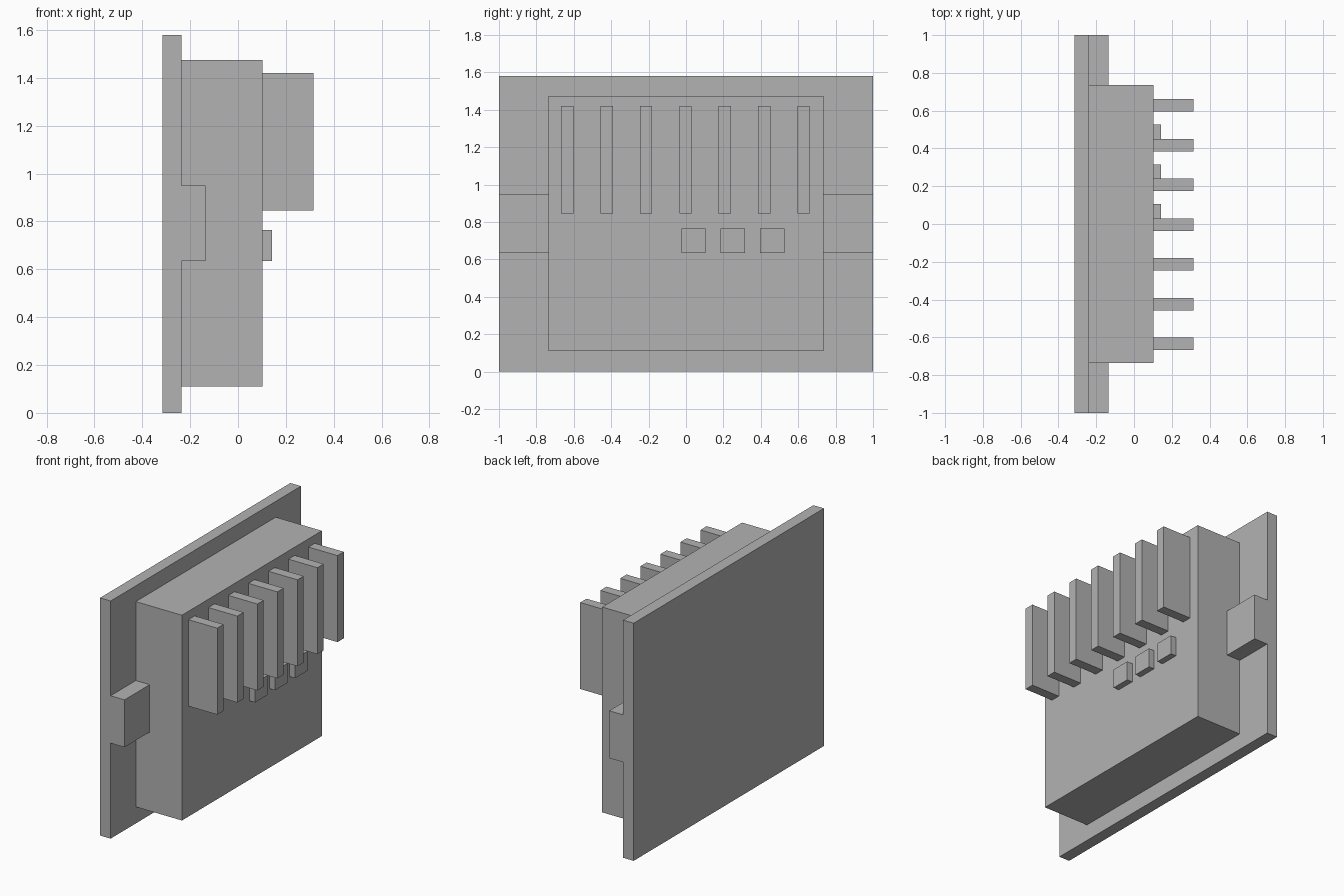
import bpy
import bmesh
from mathutils import Vector

default_cube = bpy.data.objects.get("Cube")
if default_cube:
    bpy.data.objects.remove(default_cube, do_unlink=True)

# Single flat material
grey = bpy.data.materials.new("plain grey")
grey.use_nodes = True
colour = (0.448, 0.448, 0.448, 1)
grey.diffuse_color = colour
grey.node_tree.nodes["Principled BSDF"].inputs["Base Color"].default_value = colour


def box(name, x, y, z):
    """Box spanning the (low, high) ranges on each axis."""
    low, high = Vector((x[0], y[0], z[0])), Vector((x[1], y[1], z[1]))
    bm = bmesh.new()
    bmesh.ops.create_cube(bm, size=1)
    bmesh.ops.scale(bm, vec=high - low, verts=bm.verts)
    mesh = bpy.data.meshes.new(name)
    bm.to_mesh(mesh)
    bm.free()
    mesh.materials.append(grey)
    obj = bpy.data.objects.new(name, mesh)
    obj.location = (low + high) / 2
    bpy.context.collection.objects.link(obj)
    return obj


back, plate_face, body_face, fin_tip = -0.315, -0.237, 0.102, 0.315
body_half = 0.735

# Mounting plate and housing
box("mounting_plate", (back, plate_face), (-1, 1), (0, 1.58))
box("housing", (plate_face, body_face), (-body_half, body_half), (0.11, 1.475))

# Side tabs between the housing and the plate edges
for side, y in (("front", (-1, -body_half)), ("back", (body_half, 1))):
    box(f"{side}_tab", (plate_face, -0.135), y, (0.635, 0.95))

# Row of seven upright fins
spacing = 0.2105
for i in range(7):
    y = (i - 3) * spacing - 0.003
    box(f"fin_{i + 1}", (body_face, fin_tip), (y - 0.033, y + 0.033), (0.845, 1.42))

# Three square buttons below the fins
for i in range(3):
    y = 0.04 + i * spacing
    box(f"button_{i + 1}", (body_face, 0.143), (y - 0.065, y + 0.065), (0.635, 0.765))
